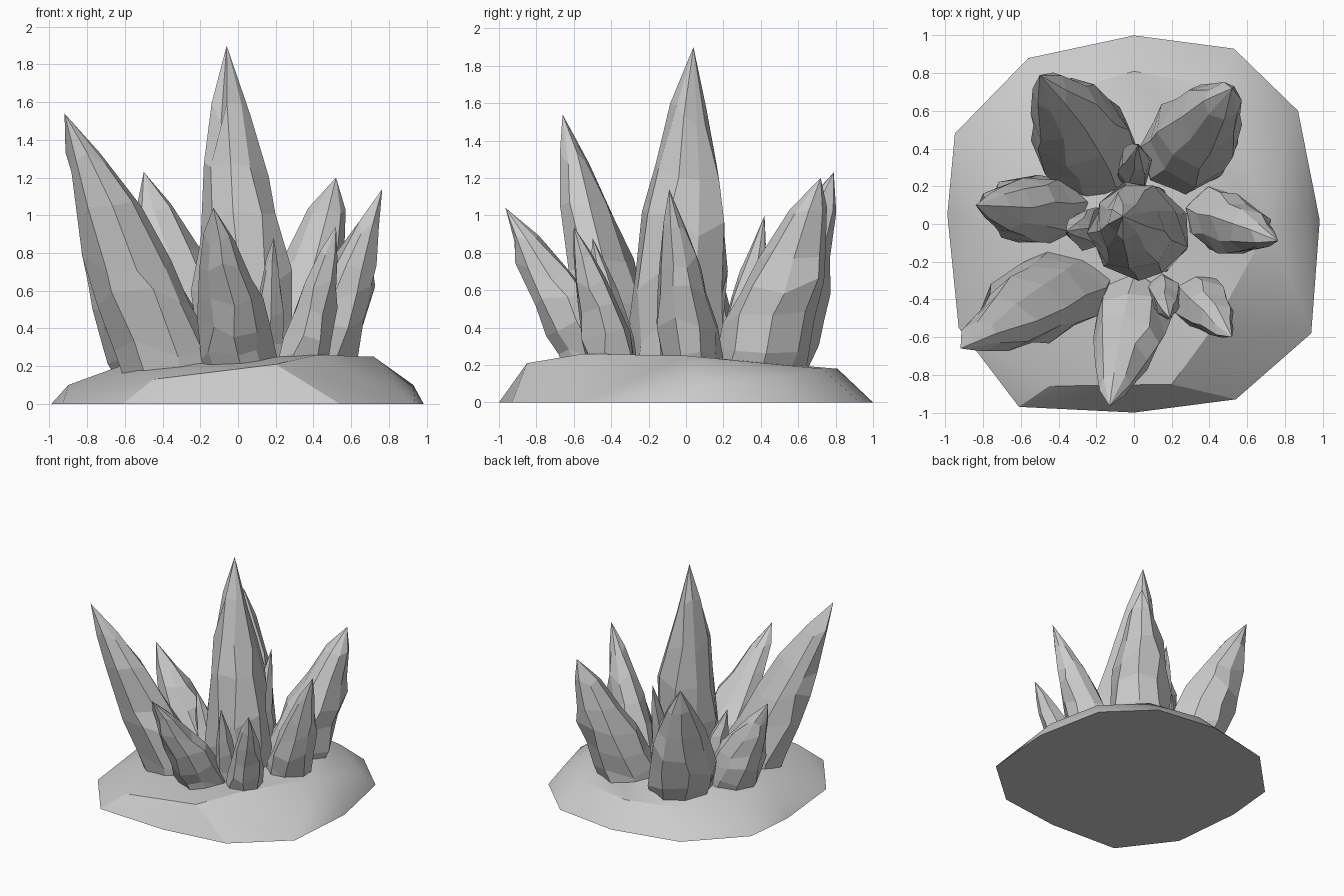
import bpy, bmesh, math, random
from mathutils import Vector

if "Cube" in bpy.data.objects:
    bpy.data.objects.remove(bpy.data.objects["Cube"])

random.seed(11)


def finish(bm, name):
    bmesh.ops.recalc_face_normals(bm, faces=bm.faces)
    mesh = bpy.data.meshes.new(name)
    bm.to_mesh(mesh)
    bm.free()
    ob = bpy.data.objects.new(name, mesh)
    bpy.context.collection.objects.link(ob)
    return ob


# Rock base: faceted low mound, hull of the rim and the upper shoulder points
rim = [(0, 1), (.53, .93), (.87, .6), (.985, .02), (.94, -.58), (.54, -.93),
       (0, -1), (-.61, -.97), (-.93, -.55), (-.99, .05), (-.95, .48), (-.56, .88)]
top = [(.72, 0, .25), (.8, .5, .13), (.45, .73, .18), (0, .81, .18), (-.45, .68, .18),
       (-.76, .4, .15), (-.9, .04, .10), (-.6, -.2, .21), (-.45, -.86, .13),
       (.2, -.85, .21), (.42, -.55, .26), (.93, .08, .10)]
bm = bmesh.new()
for p in [(x, y, 0) for x, y in rim] + top:
    bm.verts.new(p)
bmesh.ops.convex_hull(bm, input=bm.verts[:])
loose = [v for v in bm.verts if not v.link_faces]
bmesh.ops.delete(bm, geom=loose, context='VERTS')
base = finish(bm, "rock_base")
bpy.context.view_layer.objects.active = base
base.select_set(True)
bpy.ops.object.shade_smooth_by_angle(angle=math.radians(30))

# Crystal profile: height fraction, radius fraction
PROFILE = [(0, .95), (.14, 1), (.30, .98), (.46, .86), (.63, .67), (.81, .38)]


def crystal(name, foot, tip, rx, ry, sides=8):
    """Leaning, slightly curved faceted spike with irregular rings."""
    bm = bmesh.new()
    a, b = Vector((*foot, .12)), Vector(tip)
    axis = (b - a) / (b.z - a.z)
    turn = random.uniform(0, 1)
    wobble = [random.uniform(.92, 1.1) for _ in range(sides)]
    rings = []
    for t, r in PROFILE:
        c = a.lerp(b, t)
        lean = t ** 1.15
        c.x = a.x + (b.x - a.x) * lean
        c.y = a.y + (b.y - a.y) * lean
        ring = []
        for i in range(sides):
            ang = turn + math.tau * (i + random.uniform(-.15, .15)) / sides
            k = r * wobble[i] * random.uniform(.9, 1.11)
            dz = random.uniform(-.05, .05) * (b.z - a.z) if t else 0
            offset = Vector((rx * k * math.cos(ang), ry * k * math.sin(ang), 0))
            ring.append(bm.verts.new(c + axis * dz + offset))
        rings.append(ring)
    apex = bm.verts.new(b)
    for lo, hi in zip(rings, rings[1:]):
        for i in range(sides):
            j = (i + 1) % sides
            bm.faces.new((lo[i], lo[j], hi[j], hi[i]))
    for i in range(sides):
        bm.faces.new((rings[-1][i], rings[-1][(i + 1) % sides], apex))
    bm.faces.new(rings[0][::-1])
    return finish(bm, name)


# Crystals: foot (x, y), tip (x, y, z), radii in x and y
crystal("centre_crystal", (.04, -.07), (-.06, .04, 1.9), .25, .25, 9)
crystal("front_left_crystal", (-.36, -.33), (-.92, -.66, 1.54), .24, .20)
crystal("left_crystal", (-.43, .08), (-.84, .1, .95), .21, .19)
crystal("back_left_crystal", (-.22, .37), (-.5, .79, 1.23), .25, .27)
crystal("back_right_crystal", (.25, .38), (.52, .72, 1.2), .24, .25)
crystal("right_crystal", (.43, .03), (.765, -.09, 1.14), .17, .17)
crystal("front_right_crystal", (.32, -.38), (.52, -.6, .94), .14, .14, 7)
crystal("front_crystal", (.01, -.43), (-.13, -.965, 1.04), .19, .19)
crystal("small_back_crystal", (0, .26), (.02, .42, 1.0), .09, .12, 6)
crystal("small_left_crystal", (-.2, -.03), (-.36, -.04, .72), .11, .11, 6)
crystal("small_front_crystal", (.15, -.34), (.19, -.5, .88), .09, .10, 6)
